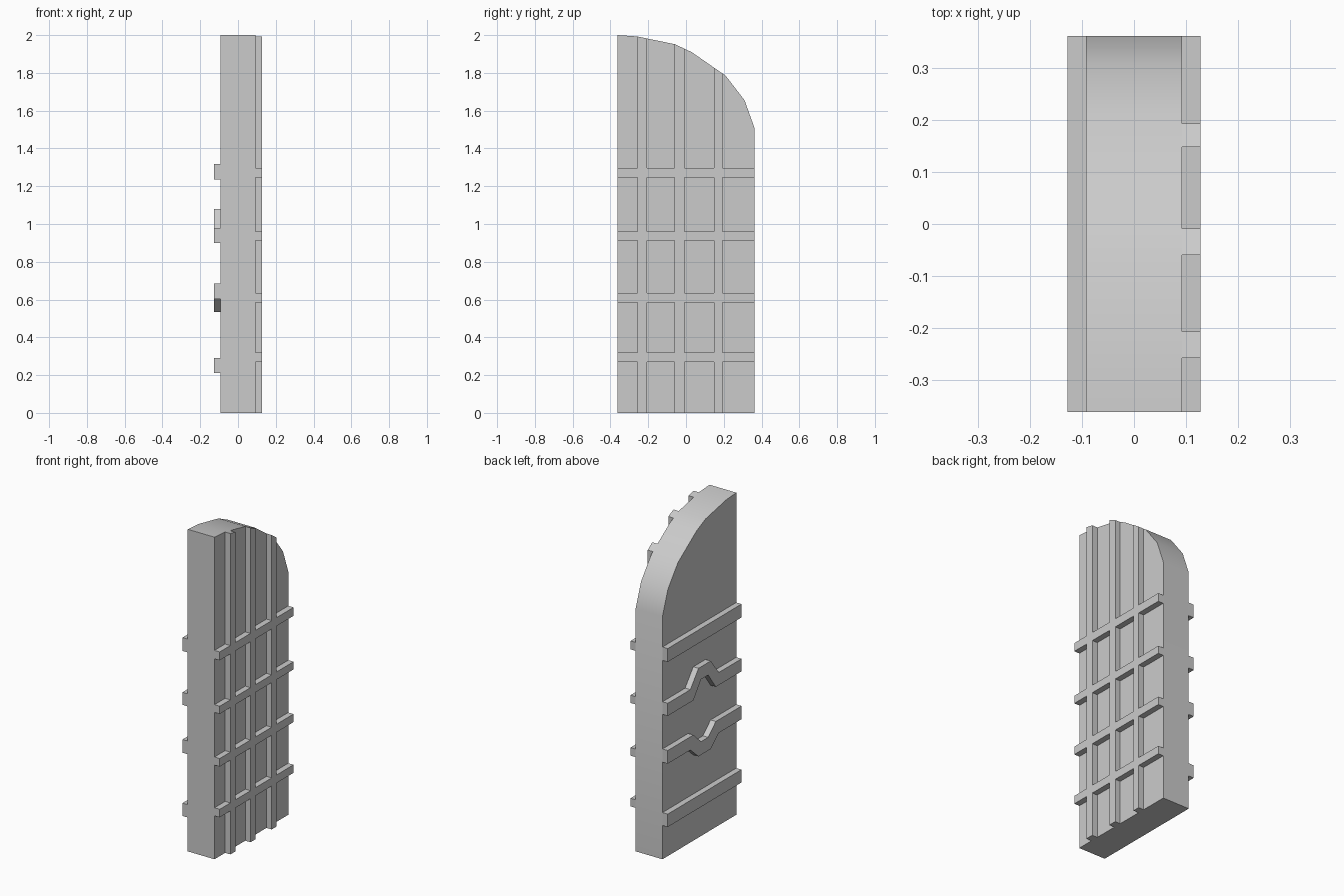
import bpy, bmesh

if "Cube" in bpy.data.objects:
    bpy.data.objects.remove(bpy.data.objects["Cube"])

HALF = 0.362                # half the door width in y
FACE, RIB = 0.092, 0.128    # slab face and rib face in x
ARCH = [(-HALF, 2.0), (-0.26, 1.993), (-0.06, 1.952), (0.03, 1.91),
        (0.21, 1.785), (0.31, 1.655), (HALF, 1.51)]


def arch_height(y):
    for (y0, z0), (y1, z1) in zip(ARCH, ARCH[1:]):
        if y <= y1:
            return z0 + (z1 - z0) * (y - y0) / (y1 - y0)
    return ARCH[-1][1]


def raise_faces(name, verts, faces, x0, x1, smooth=False):
    """Extrude flat (y, z) faces from x0 to x1 into a closed solid."""
    bm = bmesh.new()
    vs = [bm.verts.new((x0, y, z)) for y, z in verts]
    for f in faces:
        bm.faces.new([vs[i] for i in f])
    bmesh.ops.delete(bm, geom=[v for v in bm.verts if not v.link_faces], context='VERTS')
    ext = bmesh.ops.extrude_face_region(bm, geom=bm.faces[:], use_keep_orig=True)
    moved = [g for g in ext['geom'] if isinstance(g, bmesh.types.BMVert)]
    bmesh.ops.translate(bm, verts=moved, vec=(x1 - x0, 0, 0))
    bmesh.ops.recalc_face_normals(bm, faces=bm.faces[:])
    mesh = bpy.data.meshes.new(name)
    bm.to_mesh(mesh)
    bm.free()
    ob = bpy.data.objects.new(name, mesh)
    bpy.context.collection.objects.link(ob)
    if smooth:
        bpy.ops.object.select_all(action='DESELECT')
        ob.select_set(True)
        bpy.context.view_layer.objects.active = ob
        bpy.ops.object.shade_smooth_by_angle(angle=0.6)
    return ob


# Arched door slab
outline = [(-HALF, 0)] + ARCH + [(HALF, 0)]
raise_faces("door_slab", outline, [range(len(outline))], -FACE, FACE, smooth=True)

# Lattice of upright and cross ribs on the +x face (odd cells are ribs)
ys = [-HALF, -0.258, -0.207, -0.06, -0.009, 0.148, 0.193, HALF]
zs = [0, 0.27, 0.32, 0.585, 0.635, 0.912, 0.96, 1.245, 1.297, None]
verts = [(y, arch_height(y) if z is None else z) for z in zs for y in ys]
n = len(ys)
cells = [(j * n + i, j * n + i + 1, (j + 1) * n + i + 1, (j + 1) * n + i)
         for j in range(len(zs) - 1) for i in range(n - 1) if i % 2 or j % 2]
raise_faces("rib_lattice", verts, cells, FACE, RIB)


# Bands on the -x face, the middle two kinked away from each other
def band(name, z0, z1, kink=0.0):
    out_e, in_e = (0.14, 0.06), (0.11, 0.035)     # outer and inner kink edges
    low, high = (in_e, out_e) if kink > 0 else (out_e, in_e)

    def edge(z, k):
        a, b = k
        pts = [(-HALF, z), (HALF, z)]
        if kink:
            pts[1:1] = [(-a, z), (-b, z + kink), (b, z + kink), (a, z)]
        return pts
    bottom, top = edge(z0, low), edge(z1, high)
    m = len(bottom)
    quads = [(i, i + 1, m + i + 1, m + i) for i in range(m - 1)]
    raise_faces(name, bottom + top, quads, -FACE, -RIB)


band("lower_band", 0.21, 0.29)
band("lower_kinked_band", 0.603, 0.685, -0.07)
band("upper_kinked_band", 0.90, 0.978, 0.102)
band("upper_band", 1.235, 1.318)
